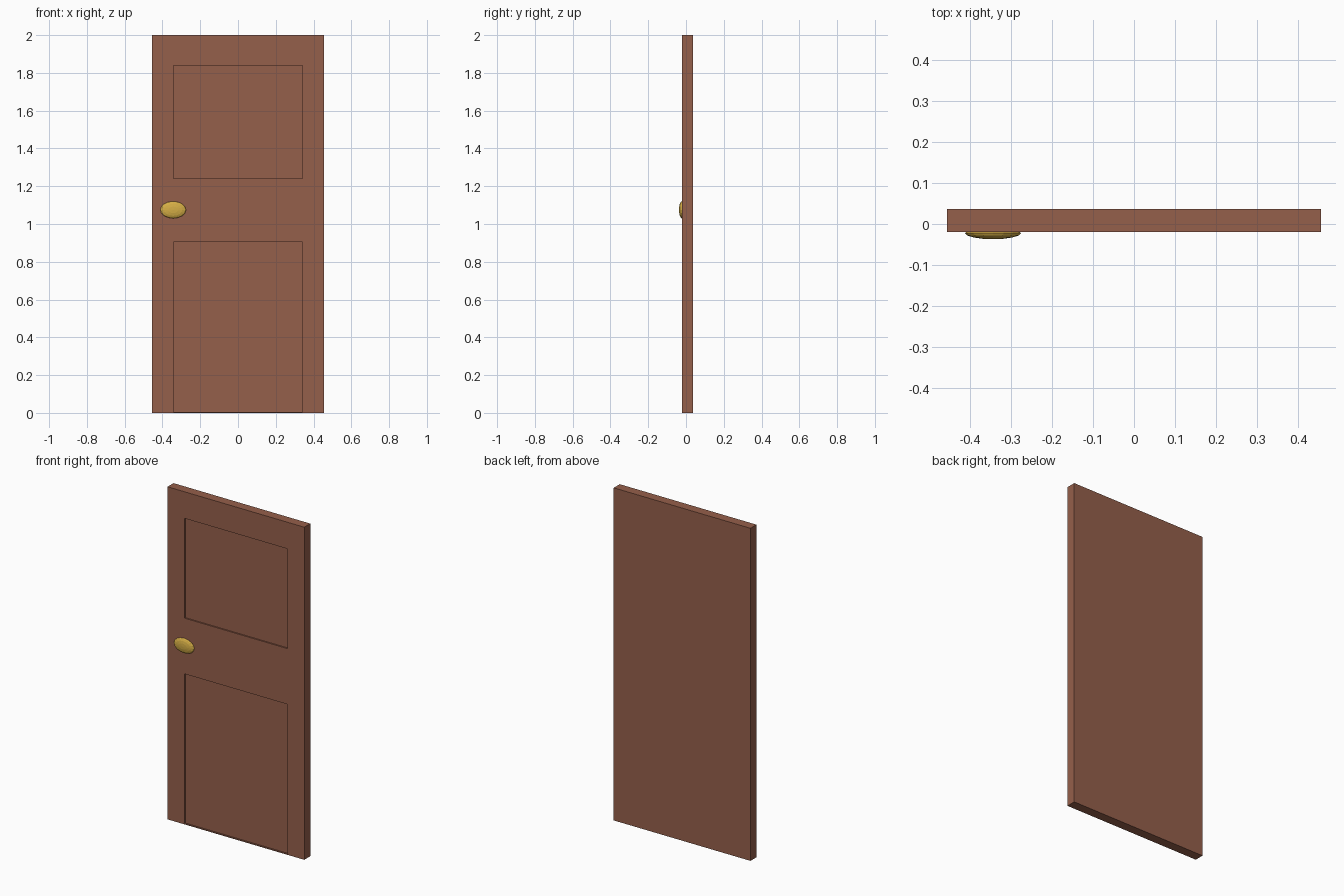
import bpy, bmesh
from mathutils import Matrix, Vector

if "Cube" in bpy.data.objects:
    bpy.data.objects.remove(bpy.data.objects["Cube"])

W, FRONT, BACK, H = 0.455, -0.02, 0.037, 2.0
PANEL_X, RECESS = 0.342, 0.008
PANELS = [(0.005, 0.905), (1.24, 1.84)]


def material(name, rgb):
    m = bpy.data.materials.new(name)
    m.diffuse_color = (*rgb, 1)
    m.use_nodes = True
    m.node_tree.nodes["Principled BSDF"].inputs["Base Color"].default_value = m.diffuse_color
    return m


def add_object(name, bm, mat):
    mesh = bpy.data.meshes.new(name)
    bm.to_mesh(mesh)
    bm.free()
    ob = bpy.data.objects.new(name, mesh)
    bpy.context.collection.objects.link(ob)
    mesh.materials.append(mat)
    return ob


wood = material("brown wood", (0.30, 0.115, 0.07))
brass = material("brass", (0.66, 0.42, 0.06))

# Door slab
bm = bmesh.new()
bmesh.ops.create_cube(bm, size=1, matrix=Matrix.Translation((0, (FRONT + BACK) / 2, H / 2))
                      @ Matrix.Diagonal((2 * W, BACK - FRONT, H, 1)))


def cut(co, no):
    bmesh.ops.bisect_plane(bm, geom=bm.verts[:] + bm.edges[:] + bm.faces[:],
                           plane_co=co, plane_no=no)


# Panel outlines
for x in (-PANEL_X, PANEL_X):
    cut((x, 0, 0), (1, 0, 0))
for z in (z for p in PANELS for z in p):
    cut((0, 0, z), (0, 0, 1))

# Sink the two front panels
bm.normal_update()
for lo, hi in PANELS:
    panel = [f for f in bm.faces if f.normal.y < -0.9
             and abs(f.calc_center_median().x) < PANEL_X
             and lo < f.calc_center_median().z < hi]
    out = bmesh.ops.extrude_face_region(bm, geom=panel)["geom"]
    bmesh.ops.translate(bm, verts=[g for g in out if isinstance(g, bmesh.types.BMVert)],
                        vec=Vector((0, RECESS, 0)))
    bmesh.ops.delete(bm, geom=[f for f in panel if f.is_valid], context='FACES')
bmesh.ops.recalc_face_normals(bm, faces=bm.faces)
add_object("door_slab", bm, wood)

# Flattened oval knob, poles facing front and back
bm = bmesh.new()
bmesh.ops.create_uvsphere(bm, u_segments=16, v_segments=8, radius=1,
                          matrix=Matrix.Translation((-0.343, -0.022, 1.075))
                          @ Matrix.Diagonal((0.068, 0.015, 0.045, 1))
                          @ Matrix.Rotation(1.5707963, 4, 'X'))
add_object("door_knob", bm, brass)
